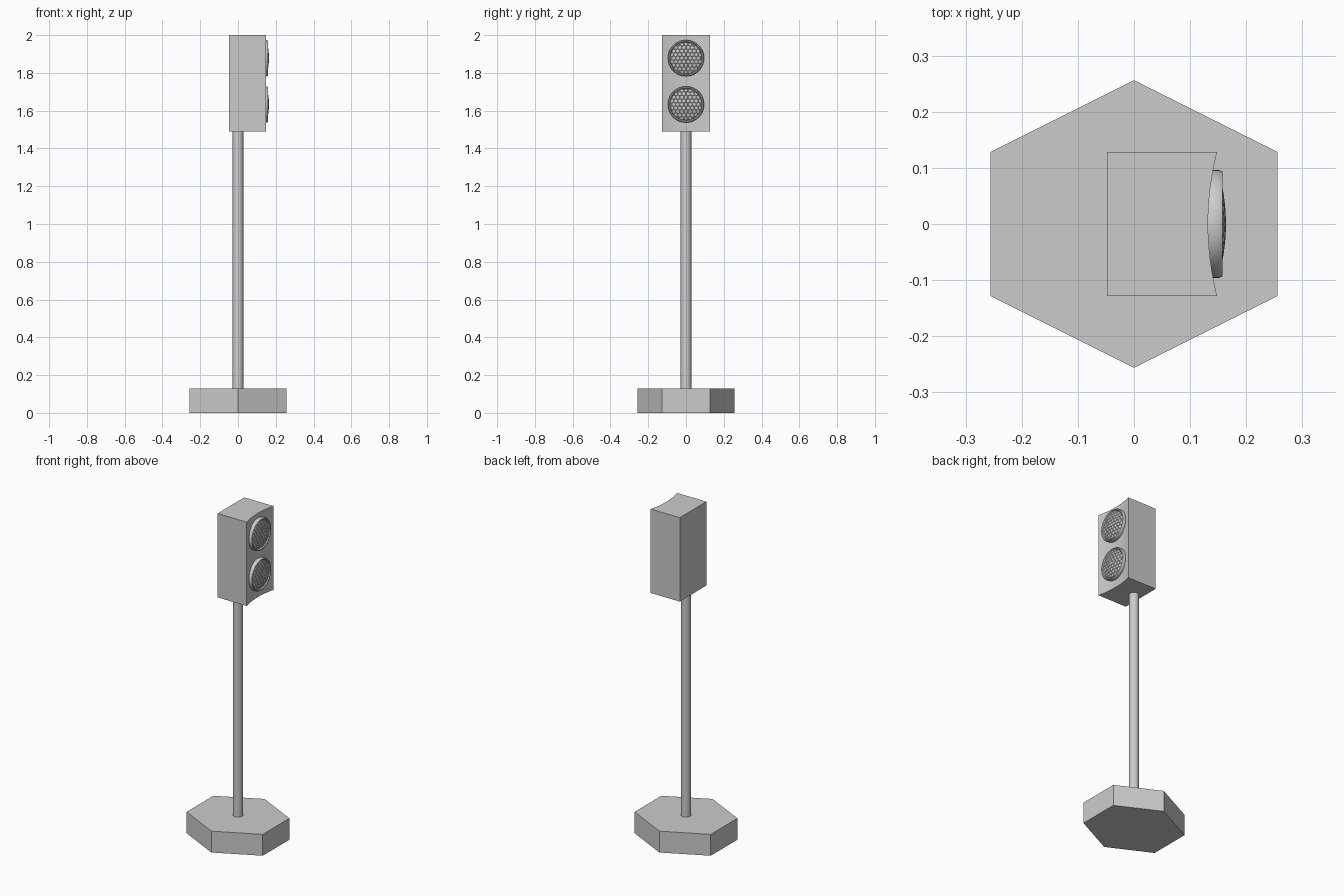
import bpy, bmesh, math
from mathutils import Vector

if "Cube" in bpy.data.objects:
    bpy.data.objects.remove(bpy.data.objects["Cube"])

grey = bpy.data.materials.new("plain grey")
grey.diffuse_color = (0.6, 0.6, 0.6, 1)
grey.use_nodes = True
grey.node_tree.nodes["Principled BSDF"].inputs["Base Color"].default_value = grey.diffuse_color


def finish(bm, name, smooth=False):
    bmesh.ops.remove_doubles(bm, verts=bm.verts, dist=1e-5)
    me = bpy.data.meshes.new(name)
    bm.to_mesh(me)
    bm.free()
    ob = bpy.data.objects.new(name, me)
    bpy.context.collection.objects.link(ob)
    me.materials.append(grey)
    if smooth:
        bpy.context.view_layer.objects.active = ob
        ob.select_set(True)
        bpy.ops.object.shade_smooth_by_angle(angle=math.radians(30))
        ob.select_set(False)
    return ob


def prism(name, outline, z0, z1, smooth=False):
    bm = bmesh.new()
    lo = [bm.verts.new((x, y, z0)) for x, y in outline]
    hi = [bm.verts.new((x, y, z1)) for x, y in outline]
    n = len(outline)
    bm.faces.new(lo[::-1])
    bm.faces.new(hi)
    for i in range(n):
        j = (i + 1) % n
        bm.faces.new((lo[i], lo[j], hi[j], hi[i]))
    return finish(bm, name, smooth)


# hexagonal base
prism("base", [(0.256, -0.128), (0.256, 0.128), (0, 0.256),
               (-0.256, 0.128), (-0.256, -0.128), (0, -0.256)], 0, 0.13)

# round pole
prism("pole", [(0.028 * math.cos(math.tau * i / 32), 0.028 * math.sin(math.tau * i / 32))
               for i in range(32)], 0.13, 1.495, True)

# signal box with a concave front
W, STEPS = 0.128, 16
front = []
for i in range(STEPS + 1):
    y = -W + 2 * W * i / STEPS
    front.append((0.132 + 0.016 * (y / W) ** 2, y))
prism("signal_box", front + [(-0.048, W), (-0.048, -W)], 1.49, 2.0, True)

LENS_R, DOME_R = 0.084, 0.34


def dome_x(r):
    return 0.164 - (DOME_R - math.sqrt(DOME_R ** 2 - r * r))


# lamp rim, turned around the x axis
def rim(name, zc):
    profile = [(0.125, 0.093), (0.140, 0.096), (0.152, 0.096), (0.158, 0.093),
               (0.158, 0.088), (0.151, 0.084)]
    bm = bmesh.new()
    n = 48
    rings = [[bm.verts.new((x, r * math.cos(math.tau * i / n), zc + r * math.sin(math.tau * i / n)))
              for i in range(n)] for x, r in profile]
    for a, b in zip(rings, rings[1:]):
        for i in range(n):
            j = (i + 1) % n
            bm.faces.new((a[i], a[j], b[j], b[i]))
    bmesh.ops.recalc_face_normals(bm, faces=bm.faces)
    finish(bm, name, True)


# domed lens of raised hexagonal cells
def lens(name, zc):
    bm = bmesh.new()
    s = 0.0125
    for row in range(-6, 7):
        for col in range(-6, 7):
            cy = math.sqrt(3) * s * (col + 0.5 * (row % 2))
            cz = 1.5 * s * row
            pts = []
            for k in range(6):
                a = math.radians(30 + 60 * k)
                p = Vector((cy + s * math.cos(a), cz + s * math.sin(a)))
                pts.append(p)
            if min(p.length for p in pts) > LENS_R - 0.003:
                continue
            vs = []
            for p in pts:
                if p.length > LENS_R:
                    p = p * (LENS_R / p.length)
                vs.append(bm.verts.new((dome_x(p.length) - 0.002, p.x, zc + p.y)))
            bm.faces.new(vs)
    bmesh.ops.remove_doubles(bm, verts=bm.verts, dist=1e-4)
    for f in bm.faces:
        f.normal_update()
        if f.normal.x < 0:
            f.normal_flip()
    bmesh.ops.inset_individual(bm, faces=list(bm.faces), thickness=0.002, depth=0.002)
    finish(bm, name)


for label, z in (("upper", 1.878), ("lower", 1.633)):
    rim(label + "_lamp_rim", z)
    lens(label + "_lamp_lens", z)
